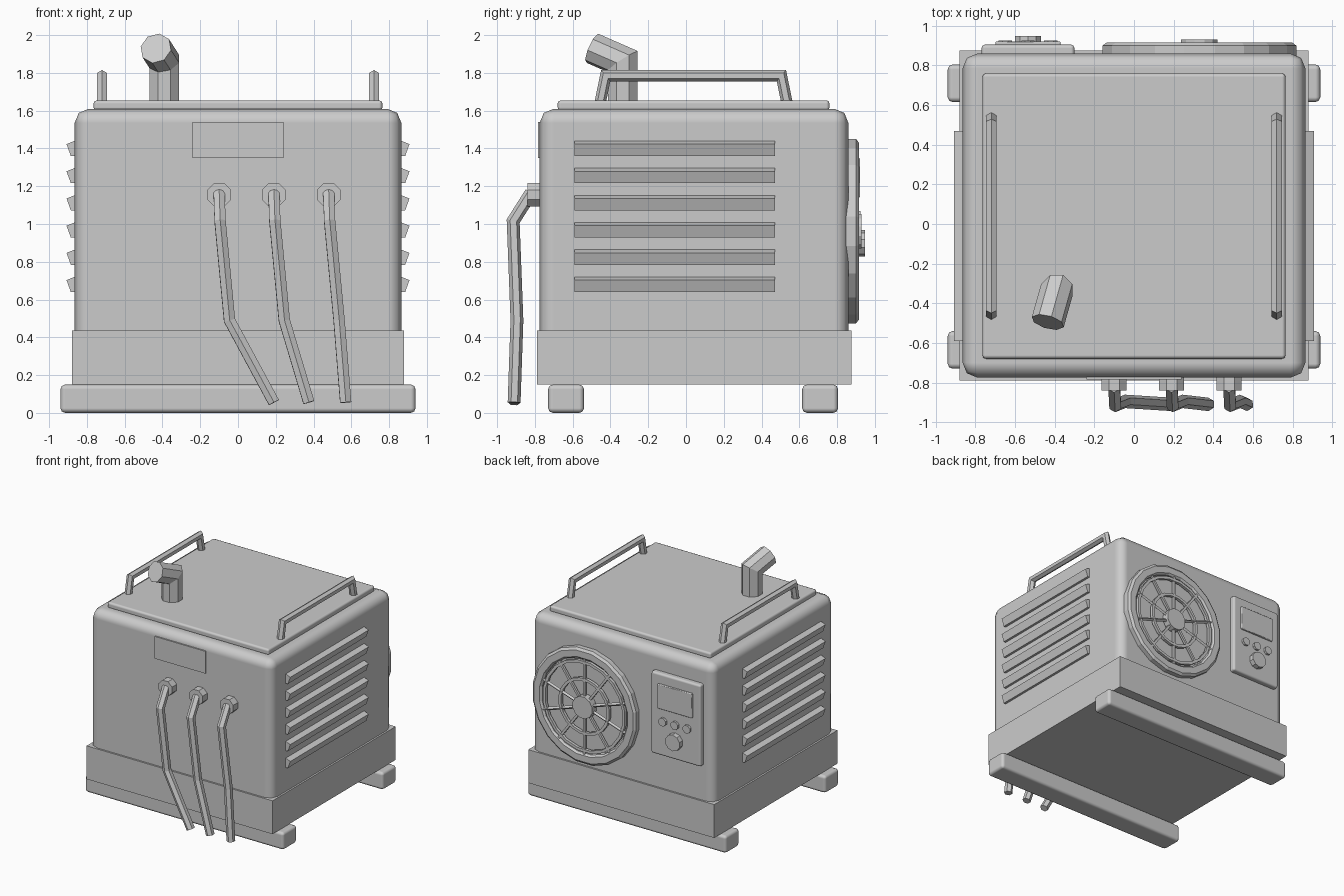
import bpy, bmesh, math
from mathutils import Vector

if "Cube" in bpy.data.objects:
    bpy.data.objects.remove(bpy.data.objects["Cube"])

grey = bpy.data.materials.new("plain grey")
grey.use_nodes = True
GREY = (0.6, 0.6, 0.6, 1)
grey.diffuse_color = GREY
grey.node_tree.nodes["Principled BSDF"].inputs["Base Color"].default_value = GREY


def finish(name, bm):
    bmesh.ops.recalc_face_normals(bm, faces=bm.faces)
    mesh = bpy.data.meshes.new(name)
    bm.to_mesh(mesh)
    bm.free()
    mesh.materials.append(grey)
    ob = bpy.data.objects.new(name, mesh)
    bpy.context.collection.objects.link(ob)
    return ob


def box(name, x, y, z, bevel=0, segments=1):
    """Box from (min, max) pairs, with optional softened edges."""
    bm = bmesh.new()
    bmesh.ops.create_cube(bm, size=1)
    for v in bm.verts:
        v.co = [r[0] if c < 0 else r[1] for c, r in zip(v.co, (x, y, z))]
    ob = finish(name, bm)
    if bevel:
        m = ob.modifiers.new("Bevel", 'BEVEL')
        m.width, m.segments = bevel, segments
        m.harden_normals = True
        for p in ob.data.polygons:
            p.use_smooth = True
    return ob


def tube(name, points, radius, sides):
    """Capped tube along a path with mitred corners."""
    pts = [Vector(p) for p in points]
    dirs = [(b - a).normalized() for a, b in zip(pts, pts[1:])]
    side = dirs[0].orthogonal().normalized()
    if abs(dirs[0].x) < 0.9:
        side = (Vector((1, 0, 0)) - dirs[0] * dirs[0].x).normalized()
    up = dirs[0].cross(side)
    ring = []
    for i in range(sides):
        a = math.tau * (i + 0.5) / sides
        ring.append(pts[0] + radius * (math.cos(a) * side + math.sin(a) * up))
    bm = bmesh.new()
    last = [bm.verts.new(c) for c in ring]
    bm.faces.new(last)
    for k, d in enumerate(dirs):
        n = d + dirs[k + 1] if k + 1 < len(dirs) else d
        ring = [c + d * ((pts[k + 1] - c).dot(n) / d.dot(n)) for c in ring]
        new = [bm.verts.new(c) for c in ring]
        for i in range(sides):
            j = (i + 1) % sides
            bm.faces.new((last[i], last[j], new[j], new[i]))
        last = new
    bm.faces.new(last)
    return finish(name, bm)


def hoop(name, x, z, profile, sides):
    """Closed (radius, y) profile turned about an axis along y."""
    bm = bmesh.new()
    rings = []
    for i in range(sides):
        a = math.tau * (i + 0.5) / sides
        rings.append([bm.verts.new((x + r * math.cos(a), y, z + r * math.sin(a)))
                      for r, y in profile])
    n = len(profile)
    for i in range(sides):
        a, b = rings[i], rings[(i + 1) % sides]
        for j in range(n):
            k = (j + 1) % n
            bm.faces.new((a[j], a[k], b[k], b[j]))
    return finish(name, bm)


def knob(name, x, z, y0, y1, r, sides):
    return tube(name, [(x, y0, z), (x, y1, z)], r, sides)


# Skids, base and housing
for name, y in (("front_skid", (-0.73, -0.54)), ("rear_skid", (0.615, 0.805))):
    box(name, (-0.94, 0.94), y, (0, 0.15), 0.025, 2)
box("base", (-0.88, 0.88), (-0.79, 0.875), (0.15, 0.435))
box("housing", (-0.865, 0.865), (-0.775, 0.86), (0.3, 1.61), 0.075, 2)
box("lid", (-0.765, 0.765), (-0.68, 0.76), (1.6, 1.655), 0.018, 2)

# Carrying handles
for name, x in (("left_handle", 0.72), ("right_handle", -0.72)):
    tube(name, [(x, -0.455, 1.64), (x, -0.425, 1.785),
                (x, 0.505, 1.785), (x, 0.535, 1.64)], 0.03, 6)

# Exhaust pipe with angled outlet
tube("exhaust_pipe", [(-0.39, -0.335, 1.64), (-0.39, -0.335, 1.86),
                      (-0.435, -0.495, 1.93)], 0.085, 8)

# Slanted cooling louvres on both sides
for name, s in (("left_louvre", 1), ("right_louvre", -1)):
    for i in range(6):
        z = 1.36 - 0.144 * i
        bm = bmesh.new()
        section = ((0.85, 0), (0.885, 0), (0.908, 0.063), (0.85, 0.086))
        face = bm.faces.new([bm.verts.new((s * x, -0.59, z + h)) for x, h in section])
        out = bmesh.ops.extrude_face_region(bm, geom=[face])["geom"]
        moved = [v for v in out if isinstance(v, bmesh.types.BMVert)]
        bmesh.ops.translate(bm, vec=(0, 1.06, 0), verts=moved)
        if not face.is_valid or len(bm.faces) < 6:
            bm.faces.new([v for v in bm.verts if v not in moved])
        finish(f"{name}_{i + 1}", bm)

# Front plate, cable glands and hanging cables
box("name_plate", (-0.24, 0.24), (-0.784, -0.77), (1.35, 1.54))
for i, (x, sway) in enumerate(((-0.1, 0.29), (0.19, 0.185), (0.48, 0.09))):
    knob(f"cable_gland_{i + 1}", x, 1.155, -0.76, -0.84, 0.068, 8)
    tube(f"cable_{i + 1}", [(x, -0.82, 1.165), (x + 0.005, -0.915, 1.015),
                            (x + 0.055, -0.895, 0.49), (x + sway, -0.91, 0.055)],
         0.034, 6)

# Rear fan: shroud, guard rings, spokes and hub
FX, FZ = 0.33, 0.962
hoop("fan_shroud", FX, FZ, ((0.495, 0.82), (0.495, 0.9), (0.475, 0.915),
                            (0.42, 0.915), (0.405, 0.9), (0.405, 0.82)), 20)
for i, r in enumerate((0.38, 0.23)):
    hoop(f"guard_ring_{i + 1}", FX, FZ, ((r + 0.012, 0.885), (r + 0.012, 0.91),
                                         (r - 0.012, 0.91), (r - 0.012, 0.885)), 20)
for i in range(10):
    a = math.tau * (i + 0.5) / 10
    c, s = math.cos(a), math.sin(a)
    tube(f"guard_spoke_{i + 1}", [(FX + r * c, 0.898, FZ + r * s) for r in (0.06, 0.42)],
         0.014, 4)
knob("fan_hub", FX, FZ, 0.87, 0.93, 0.095, 12)

# Rear control panel
box("control_panel", (-0.77, -0.3), (0.84, 0.905), (0.735, 1.435), 0.018, 2)
box("screen", (-0.7, -0.37), (0.9, 0.922), (1.14, 1.35), 0.006)
for i in range(3):
    knob(f"button_{i + 1}", -0.42 - 0.115 * i, 1.035, 0.9, 0.925, 0.036, 8)
knob("dial", -0.535, 0.897, 0.9, 0.948, 0.07, 10)
